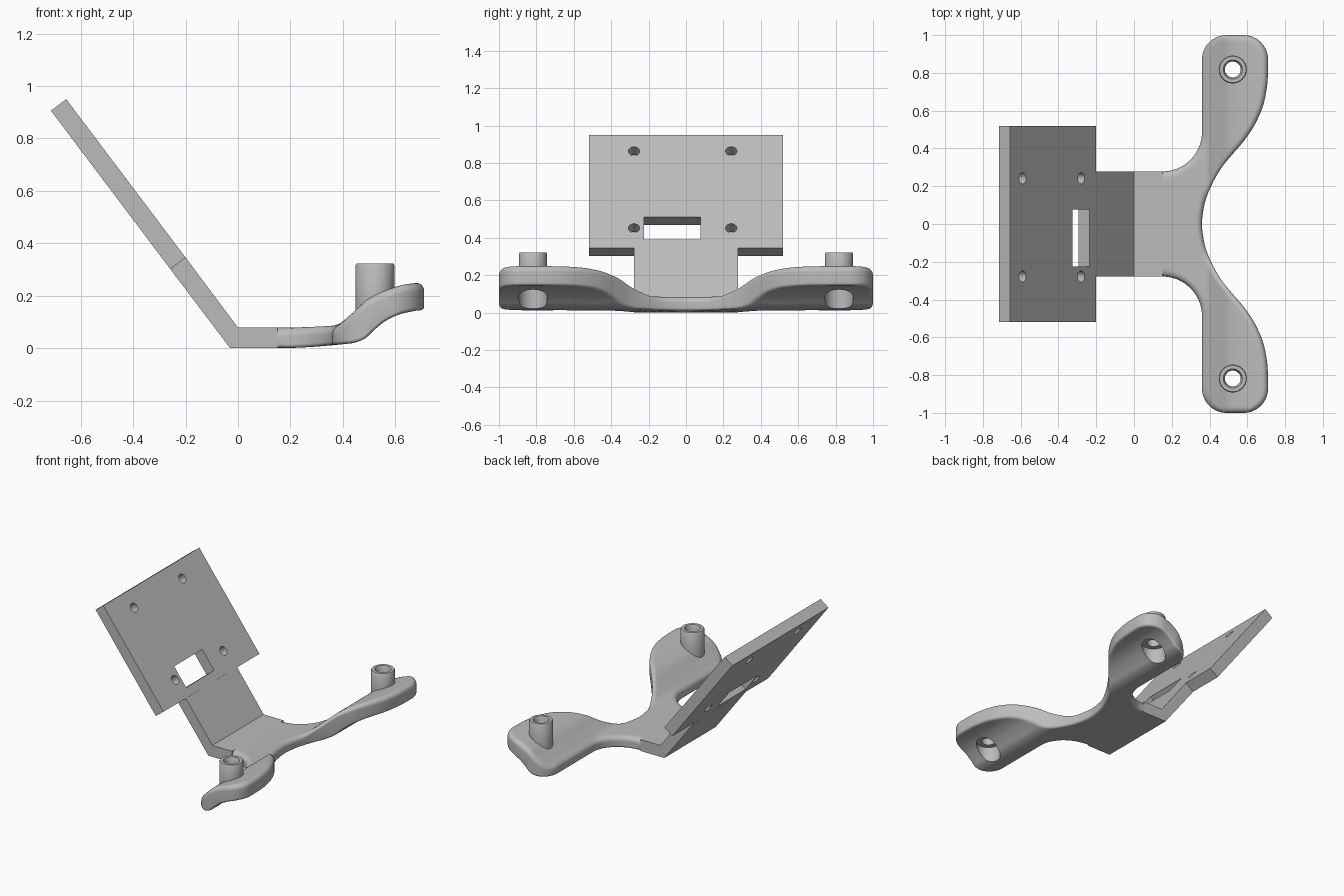
import bpy, bmesh
from math import cos, sin, pi, sqrt, hypot
from mathutils import Matrix, Vector

if "Cube" in bpy.data.objects:
    bpy.data.objects.remove(bpy.data.objects["Cube"])

grey = bpy.data.materials.new("plain_grey")
grey.use_nodes = True
grey.diffuse_color = (0.5, 0.5, 0.5, 1)
grey.node_tree.nodes["Principled BSDF"].inputs["Base Color"].default_value = (0.5, 0.5, 0.5, 1)


def finish(bm, name):
    bmesh.ops.recalc_face_normals(bm, faces=bm.faces)
    mesh = bpy.data.meshes.new(name)
    bm.to_mesh(mesh)
    bm.free()
    mesh.materials.append(grey)
    ob = bpy.data.objects.new(name, mesh)
    bpy.context.collection.objects.link(ob)
    return ob


def select(ob):
    bpy.ops.object.select_all(action='DESELECT')
    ob.select_set(True)
    bpy.context.view_layer.objects.active = ob


def boolean(ob, tool, operation):
    select(ob)
    mod = ob.modifiers.new("bool", 'BOOLEAN')
    mod.object, mod.operation, mod.solver = tool, operation, 'EXACT'
    bpy.ops.object.modifier_apply(modifier=mod.name)
    bpy.data.objects.remove(tool)


def extrude_xz(name, points, half):
    bm = bmesh.new()
    face = bm.faces.new([bm.verts.new((x, -half, z)) for x, z in points])
    out = bmesh.ops.extrude_face_region(bm, geom=[face])
    moved = [v for v in out["geom"] if isinstance(v, bmesh.types.BMVert)]
    bmesh.ops.translate(bm, verts=moved, vec=(0, 2 * half, 0))
    return finish(bm, name)


def lathe(name, profile, x, y, steps=48):
    """Closed solid of revolution around a vertical axis."""
    bm = bmesh.new()
    rings = [[bm.verts.new((x + r * cos(2 * pi * i / steps), y + r * sin(2 * pi * i / steps), z))
              for i in range(steps)] for r, z in profile]
    for a, b in zip(rings, rings[1:]):
        for i in range(steps):
            j = (i + 1) % steps
            bm.faces.new((a[i], a[j], b[j], b[i]))
    bm.faces.new(rings[0])
    bm.faces.new(rings[-1])
    return finish(bm, name)


def smooth_curve(points):
    """Monotone cubic through the points, level at both ends."""
    slopes = [(b[1] - a[1]) / (b[0] - a[0]) for a, b in zip(points, points[1:])]
    tangents = [0] + [2 * a * b / (a + b) if a * b > 0 else 0
                      for a, b in zip(slopes, slopes[1:])] + [0]

    def value(x):
        x = min(max(x, points[0][0]), points[-1][0])
        i = max(k for k in range(len(slopes)) if points[k][0] <= x)
        (x0, y0), (x1, y1) = points[i], points[i + 1]
        h = x1 - x0
        t = (x - x0) / h
        return (y0 * (1 + 2 * t) * (1 - t) ** 2 + y1 * t * t * (3 - 2 * t)
                + h * t * (1 - t) * (tangents[i] * (1 - t) - tangents[i + 1] * t))
    return value


# Tilted plate, with its slot and four screw holes
up = Vector((-0.602, 0, 0.799)).normalized()
normal = Vector((up.z, 0, -up.x))
frame = Matrix((up, Vector((0, 1, 0)), normal)).transposed().to_4x4()
frame.translation = (0, 0, 0.08)


def plate_box(name, s0, s1, y0, y1, n0, n1):
    bm = bmesh.new()
    bmesh.ops.create_cube(bm, size=1)
    for v in bm.verts:
        v.co = frame @ Vector(((s0, s1)[v.co.x > 0], (y0, y1)[v.co.y > 0], (n0, n1)[v.co.z > 0]))
    return finish(bm, name)


plate = plate_box("mounting_plate", 0.333, 1.089, -0.518, 0.518, -0.073, 0)
boolean(plate, plate_box("slot_cutter", 0.39, 0.54, -0.225, 0.078, -0.2, 0.1), 'DIFFERENCE')
for s in (0.465, 0.98):
    for y in (-0.278, 0.242):
        bm = bmesh.new()
        bmesh.ops.create_cone(bm, cap_ends=True, segments=32, radius1=0.03, radius2=0.03, depth=0.4,
                              matrix=frame @ Matrix.Translation((s, y, 0)))
        boolean(plate, finish(bm, "hole_cutter"), 'DIFFERENCE')

# Bent neck joining the plate to the arms
neck = extrude_xz("bent_neck", [(0.15, 0), (-0.03, 0), (-0.258, 0.301), (-0.2, 0.346),
                                (0, 0.078), (0.15, 0.078)], 0.277)

# Sweeping arms: an S-shaped sheet trimmed to a rounded outline
top = smooth_curve([(0.15, 0.078), (0.37, 0.086), (0.43, 0.128), (0.5, 0.19),
                    (0.58, 0.227), (0.65, 0.245), (0.71, 0.25)])
bottom = smooth_curve([(0.15, 0), (0.43, 0.018), (0.48, 0.034), (0.52, 0.07),
                       (0.57, 0.108), (0.63, 0.133), (0.71, 0.145)])
outer = smooth_curve([(0, 0.36), (0.1, 0.372), (0.2, 0.408), (0.3, 0.465), (0.37, 0.522),
                      (0.45, 0.59), (0.55, 0.652), (0.65, 0.69), (0.77, 0.708), (0.87, 0.71)])
CORNER, FILLET, SIDE = 0.13, 0.21, 0.278


def corner(y):
    return CORNER - sqrt(max(0, CORNER ** 2 - max(0, y - 1 + CORNER) ** 2))


def left(y):
    if y <= SIDE:
        return 0.15
    if y < SIDE + FILLET:
        return 0.15 + sqrt(max(0, FILLET ** 2 - (SIDE + FILLET - y) ** 2))
    return 0.36 + corner(y)


def right(y):
    return outer(y) - corner(y)


def slope(f, y):
    return (f(min(y + 0.001, 1)) - f(y - 0.001)) / 0.002


def edge_distance(x, y):
    d = min(1 - y, (right(y) - x) / hypot(1, slope(right, y)))
    if y < SIDE + FILLET:
        return min(d, hypot(x - 0.15, SIDE + FILLET - y) - FILLET)
    return min(d, (x - left(y)) / hypot(1, slope(left, y)))


def rounding(d, r):
    d = min(max(d, 0), r)
    return r - sqrt(r * r - (r - d) ** 2)


half = [0.0]
for a, b, n in ((0, SIDE, 14), (SIDE, 0.488, 18), (0.488, 0.87, 18), (0.87, 1, 18)):
    half += [a + (b - a) * (1 - cos(pi * i / n)) / 2 for i in range(1, n + 1)]
stations = [-y for y in reversed(half[1:])] + half
COLS = 44
bm = bmesh.new()
rings = []
for y in stations:
    k = abs(y)
    xs = [left(k) + (right(k) - left(k)) * (1 - cos(pi * i / COLS)) / 2 for i in range(COLS + 1)]
    upper = [bm.verts.new((x, y, top(x) - rounding(edge_distance(x, k), 0.032))) for x in xs]
    lower = [bm.verts.new((x, y, bottom(x) + rounding(edge_distance(x, k), 0.014))) for x in xs]
    rings.append(upper + lower[::-1])
for a, b in zip(rings, rings[1:]):
    for i in range(len(a)):
        j = (i + 1) % len(a)
        bm.faces.new((a[i], a[j], b[j], b[i]))
for ring in (rings[0], rings[-1]):
    for i in range(COLS):
        bm.faces.new((ring[i], ring[i + 1], ring[-i - 2], ring[-i - 1]))
arms = finish(bm, "sweeping_arms")

# Tubular posts, counterbored from below
for y in (-0.818, 0.818):
    boolean(arms, lathe("post", [(0.074, 0.132), (0.074, 0.316), (0.07, 0.322)], 0.523, y), 'UNION')
    boolean(arms, lathe("bore_cutter", [(0.076, -0.1), (0.076, 0.13), (0.042, 0.13),
                                        (0.042, 0.3), (0.056, 0.335)], 0.523, y), 'DIFFERENCE')

for ob in (arms, plate):
    select(ob)
    bpy.ops.object.shade_smooth_by_angle(angle=0.6)
